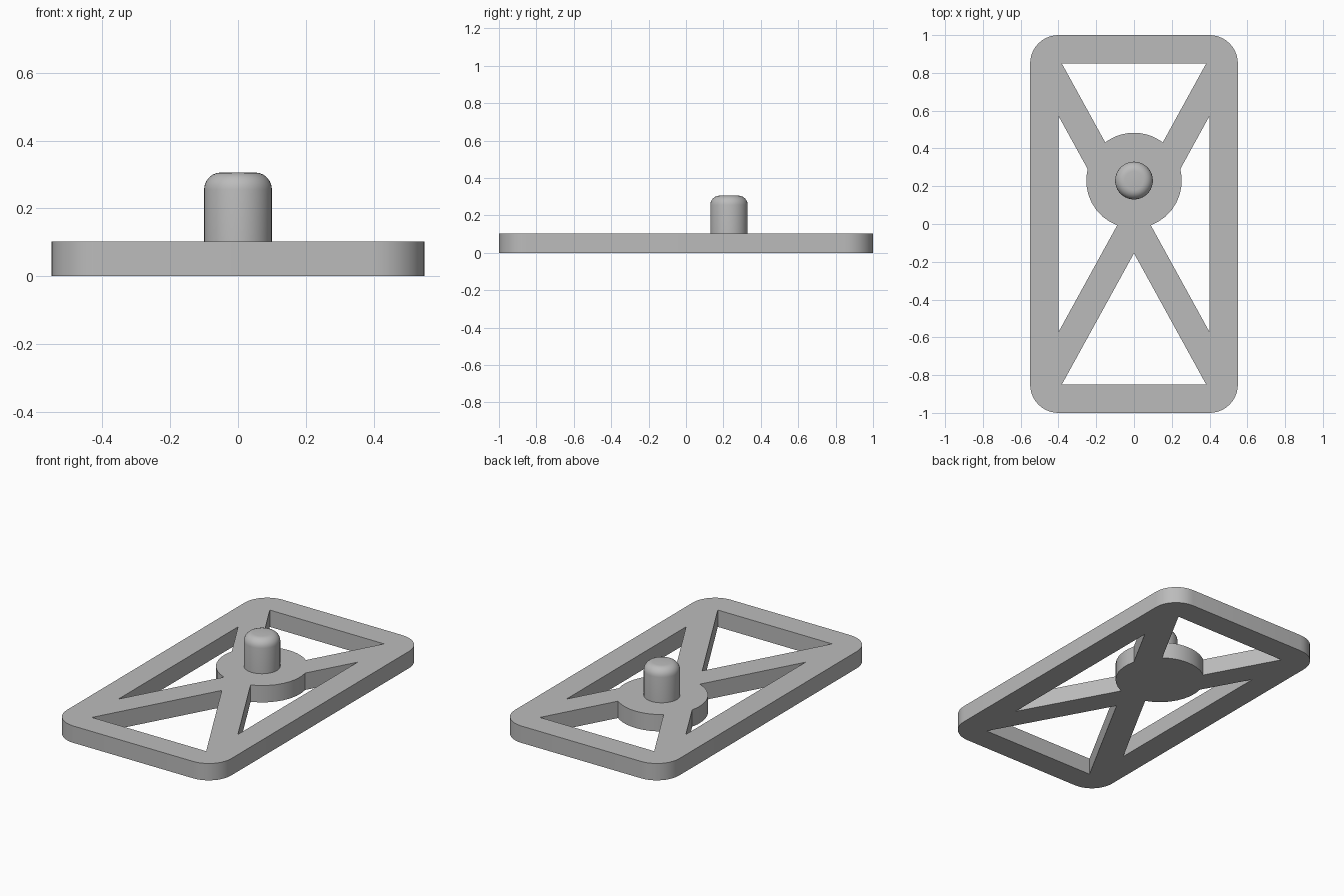
import bpy, bmesh, math
from mathutils import Vector
from mathutils.geometry import intersect_line_sphere_2d

old = bpy.data.objects.get("Cube")
if old:
    bpy.data.objects.remove(old, do_unlink=True)

HX, HY, CORNER = 0.55, 1.0, 0.15      # outer frame
IX, IY = 0.40, 0.85                   # inner opening
THICK, TOP = 0.102, 0.306
SLOPE, GAP = HY / HX, 0.155           # diagonal braces
HUB, HUB_R = Vector((0, 0.23)), 0.253
PIN_R, FILLET = 0.10, 0.05

grey = bpy.data.materials.new("plain_grey")
grey.use_nodes = True
colour = (0.5, 0.5, 0.5, 1)
grey.diffuse_color = colour
grey.node_tree.nodes["Principled BSDF"].inputs["Base Color"].default_value = colour


def arc(centre, radius, start, end, steps):
    return [Vector(centre) + radius * Vector((math.cos(a), math.sin(a)))
            for a in (start + (end - start) * i / steps for i in range(steps + 1))]


def hub_angle(start, direction):
    """Angle on the hub where a brace edge first meets it."""
    end = start + 2 * Vector(direction)
    hits = [p for p in intersect_line_sphere_2d(start, end, HUB, HUB_R) if p]
    hit = min(hits, key=lambda p: (p - start).length) - HUB
    return math.atan2(hit.y, hit.x)


def mirrored(points):
    return [Vector((-p.x, p.y)) for p in points]


def finish(obj):
    """Weld, orient and smooth a finished part."""
    bm = bmesh.new()
    bm.from_mesh(obj.data)
    bmesh.ops.remove_doubles(bm, verts=bm.verts, dist=0.0001)
    bmesh.ops.recalc_face_normals(bm, faces=bm.faces)
    bm.to_mesh(obj.data)
    bm.free()
    obj.data.materials.clear()
    obj.data.materials.append(grey)
    bpy.ops.object.select_all(action="DESELECT")
    obj.select_set(True)
    bpy.context.view_layer.objects.active = obj
    bpy.ops.object.shade_smooth_by_angle(angle=math.radians(30))


# Rounded outer outline
outline = []
for i, (sx, sy) in enumerate(((1, 1), (-1, 1), (-1, -1), (1, -1))):
    centre = (sx * (HX - CORNER), sy * (HY - CORNER))
    outline += arc(centre, CORNER, i * math.pi / 2, (i + 1) * math.pi / 2, 10)

# Openings between the frame, the crossed braces and the round hub
back_corner = Vector(((IY - GAP) / SLOPE, IY))
a = hub_angle(back_corner, (-1 / SLOPE, -1))
back_hole = [Vector((-back_corner.x, IY)), back_corner] + arc(HUB, HUB_R, a, math.pi - a, 10)

front_hole = [Vector((back_corner.x, -IY)), Vector((-back_corner.x, -IY)), Vector((0, -GAP))]

side_y = IX * SLOPE - GAP
upper, lower = Vector((IX, side_y)), Vector((IX, -side_y))
side_hole = [lower, upper] + arc(HUB, HUB_R, hub_angle(upper, (-1 / SLOPE, -1)),
                                 hub_angle(lower, (-1 / SLOPE, 1)), 8)

# Braced base plate, filled from the outline and its openings
curve = bpy.data.curves.new("base_plate", "CURVE")
curve.dimensions = "2D"
curve.fill_mode = "BOTH"
curve.extrude = THICK / 2
for points in (outline, back_hole, front_hole, side_hole, mirrored(side_hole)):
    spline = curve.splines.new("POLY")
    spline.points.add(len(points) - 1)
    for target, p in zip(spline.points, points):
        target.co = (p.x, p.y, 0, 1)
    spline.use_cyclic_u = True
plate = bpy.data.objects.new("base_plate", curve)
bpy.context.collection.objects.link(plate)
plate.location.z = THICK / 2
bpy.ops.object.select_all(action="DESELECT")
plate.select_set(True)
bpy.context.view_layer.objects.active = plate
bpy.ops.object.convert(target="MESH")
finish(bpy.context.view_layer.objects.active)

# Upright pin with a rounded top edge, seated on the hub
height = TOP - THICK
bpy.ops.mesh.primitive_cylinder_add(vertices=40, radius=PIN_R, depth=height,
                                    location=(HUB.x, HUB.y, THICK + height / 2))
pin = bpy.context.object
pin.name = pin.data.name = "pin"
bm = bmesh.new()
bm.from_mesh(pin.data)
rim = [e for e in bm.edges if all(v.co.z > 0 for v in e.verts)]
bmesh.ops.bevel(bm, geom=rim, offset=FILLET, segments=6, profile=0.5, affect="EDGES")
bm.to_mesh(pin.data)
bm.free()
finish(pin)
